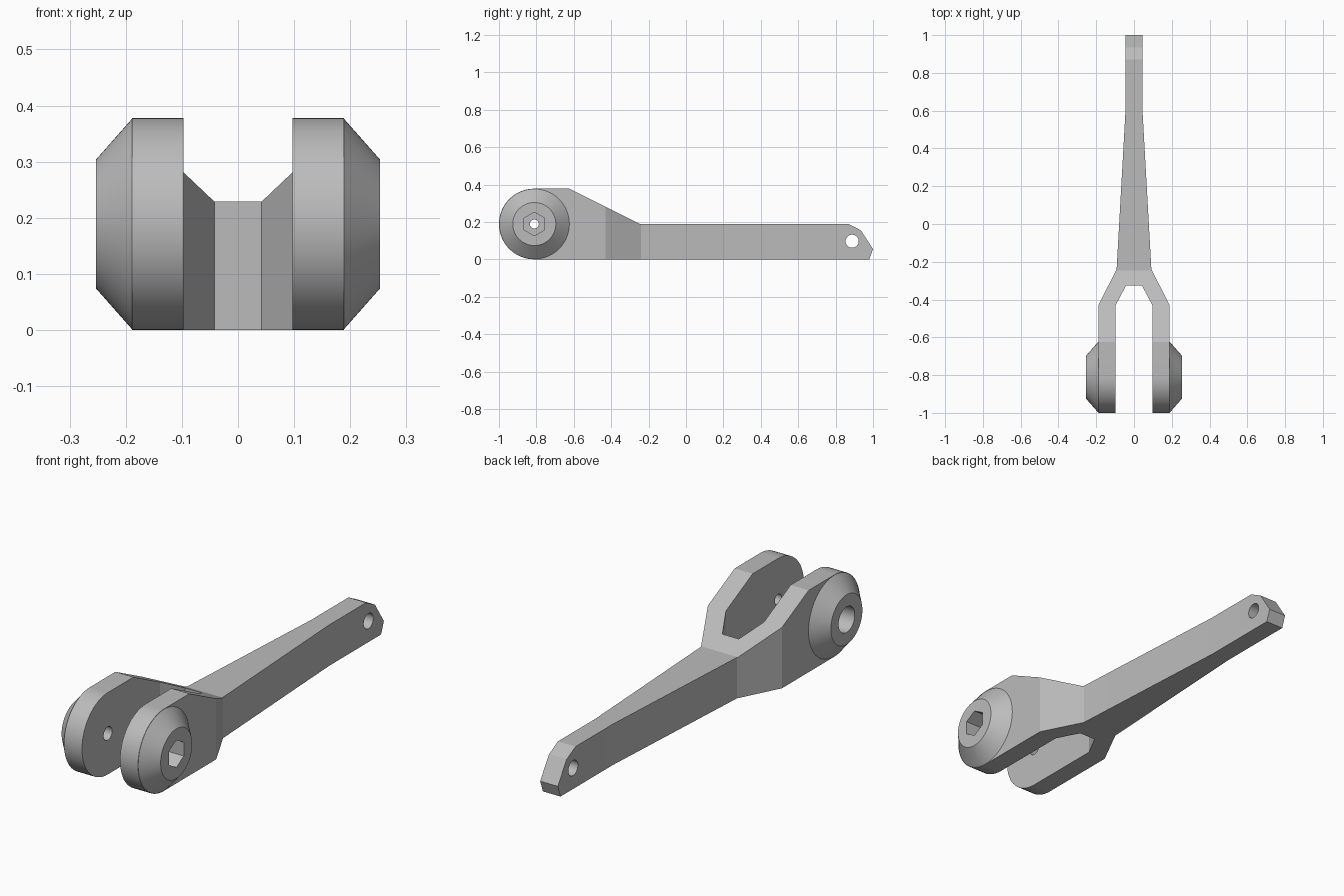
import bpy, bmesh
from math import radians, sin, cos, pi
from mathutils import Matrix, Vector

cube = bpy.data.objects.get("Cube")
if cube:
    bpy.data.objects.remove(cube, do_unlink=True)

grey = bpy.data.materials.new("plain grey")
grey.use_nodes = True
grey.diffuse_color = (0.5, 0.5, 0.5, 1)
grey.node_tree.nodes["Principled BSDF"].inputs["Base Color"].default_value = (0.5, 0.5, 0.5, 1)

R = 0.189                 # radius of the rounded fork ends
PIVOT_Y = -1 + R
SEGMENTS = 64


def make_object(name, bm):
    bmesh.ops.recalc_face_normals(bm, faces=bm.faces)
    mesh = bpy.data.meshes.new(name)
    bm.to_mesh(mesh)
    bm.free()
    mesh.materials.append(grey)
    obj = bpy.data.objects.new(name, mesh)
    bpy.context.collection.objects.link(obj)
    return obj


def prism(name, points, offset):
    """Closed solid between an outline and its copy moved by an offset."""
    bm = bmesh.new()
    near = [bm.verts.new(p) for p in points]
    far = [bm.verts.new(Vector(p) + offset) for p in points]
    bm.faces.new(near)
    bm.faces.new(far[::-1])
    for i in range(len(near)):
        bm.faces.new((near[i], near[i - 1], far[i - 1], far[i]))
    return make_object(name, bm)


def turned(name, x0, x1, r0, r1, y=PIVOT_Y, z=R, sides=SEGMENTS, spin=0):
    """Cone or cylinder lying along x, from x0 to x1."""
    bm = bmesh.new()
    bmesh.ops.create_cone(bm, cap_ends=True, segments=sides, radius1=r0, radius2=r1,
                          depth=abs(x1 - x0))
    turn = Matrix.Rotation(pi / 2 if x1 > x0 else -pi / 2, 4, 'Y')
    place = Matrix.Translation(((x0 + x1) / 2, y, z))
    bm.transform(place @ turn @ Matrix.Rotation(spin, 4, 'Z'))
    return make_object(name, bm)


def combine(target, tool, operation):
    mod = target.modifiers.new("shape", 'BOOLEAN')
    mod.operation = operation
    mod.solver = 'EXACT'
    mod.object = tool
    bpy.context.view_layer.update()
    bpy.context.view_layer.objects.active = target
    bpy.ops.object.modifier_apply(modifier=mod.name)
    bpy.data.objects.remove(tool, do_unlink=True)


# Side outline: rounded fork end, sloping shoulder, straight arm, chipped tail
arc = [(PIVOT_Y - R * sin(a), R + R * cos(a))
       for a in (pi * i / (SEGMENTS // 2) for i in range(SEGMENTS // 2 + 1))]
side = arc + [(0.98, 0), (1, 0.055), (0.935, 0.155), (0.87, R), (-0.245, R), (-0.625, 2 * R)]
lever = prism("forked_lever", [(-0.5, y, z) for y, z in side], Vector((1, 0, 0)))

# Plan outline: tapering arm that splits into two prongs
half = [(0.045, 1.1), (0.045, 0.6), (0.092, -0.24), (0.189, -0.43), (0.189, -1.1),
        (0.097, -1.1), (0.097, -0.43), (0.042, -0.325)]
plan = half + [(-x, y) for x, y in reversed(half)]
combine(lever, prism("plan", [(x, y, -0.2) for x, y in plan], Vector((0, 0, 1))), 'INTERSECT')

# Conical bosses on the outer faces of the prongs
for s in (1, -1):
    combine(lever, turned("boss", s * 0.188, s * 0.253, R - 0.0005, 0.115), 'UNION')

# Pivot bore, hexagonal nut pocket on the left, round bolt recess on the right
combine(lever, turned("left_bore", 0, 0.4, 0.024, 0.024), 'DIFFERENCE')
combine(lever, turned("right_bore", 0, -0.4, 0.031, 0.031), 'DIFFERENCE')
combine(lever, turned("nut_pocket", 0.16, 0.4, 0.063, 0.063, sides=6, spin=pi / 6), 'DIFFERENCE')
combine(lever, turned("bolt_recess", -0.16, -0.4, 0.059, 0.059), 'DIFFERENCE')

# Pin hole through the tail
combine(lever, turned("tail_hole", -0.3, 0.3, 0.035, 0.035, y=0.888, z=0.097), 'DIFFERENCE')

bpy.ops.object.select_all(action='DESELECT')
lever.select_set(True)
bpy.context.view_layer.objects.active = lever
bpy.ops.object.shade_smooth_by_angle(angle=radians(20))
